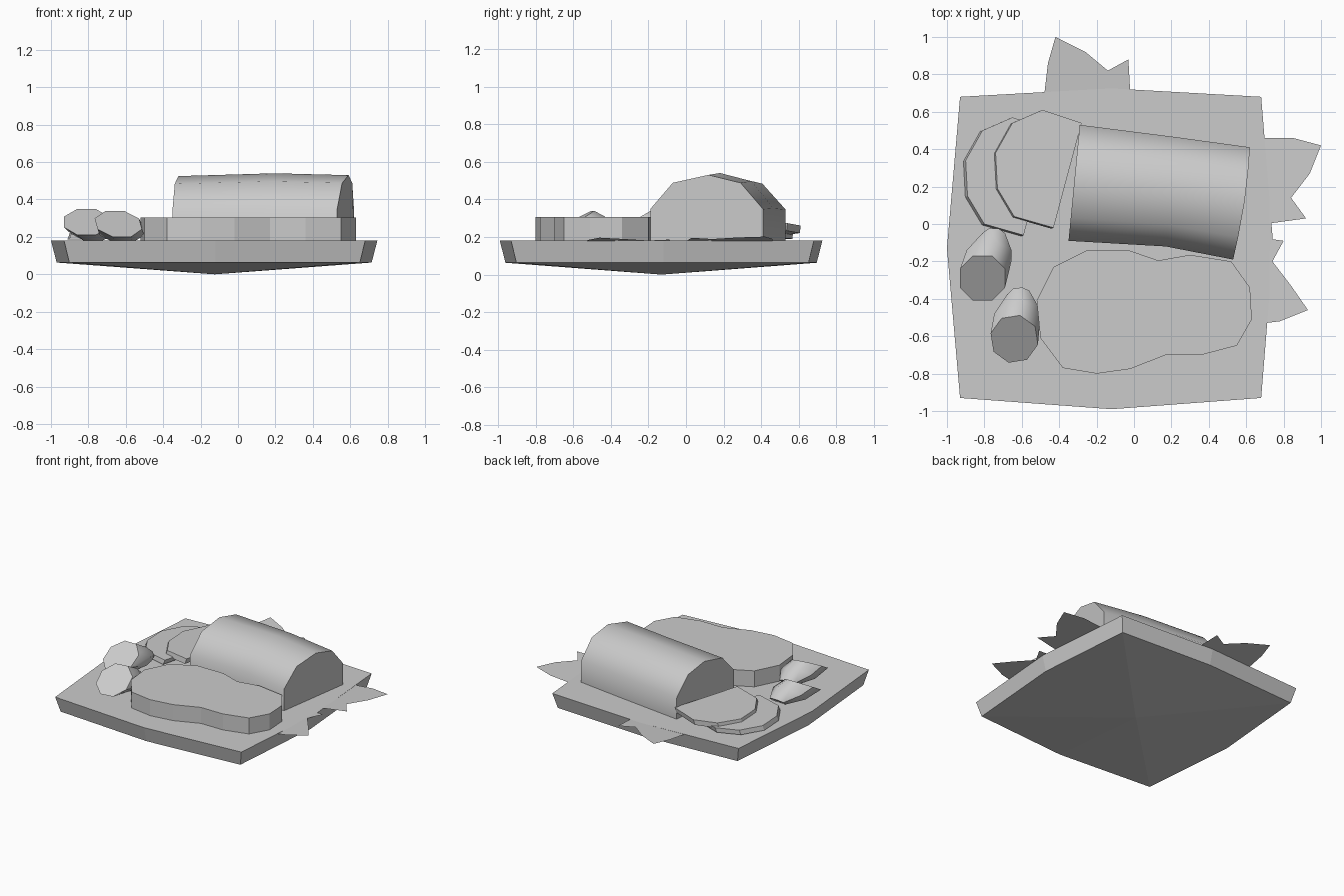
import bpy, bmesh, math
from mathutils import Vector, Matrix

if "Cube" in bpy.data.objects:
    bpy.data.objects.remove(bpy.data.objects["Cube"])


def finish(name, bm, smooth=False):
    bmesh.ops.recalc_face_normals(bm, faces=bm.faces[:])
    me = bpy.data.meshes.new(name)
    bm.to_mesh(me)
    bm.free()
    ob = bpy.data.objects.new(name, me)
    bpy.context.collection.objects.link(ob)
    if smooth:
        bpy.ops.object.select_all(action='DESELECT')
        ob.select_set(True)
        bpy.context.view_layer.objects.active = ob
        bpy.ops.object.shade_smooth_by_angle(angle=math.radians(50))
    return ob


def loft(name, rings, smooth=False, tip=None):
    """Bridge equal-length closed rings; cap the ends, the first optionally with a fan to a tip."""
    bm = bmesh.new()
    vs = [[bm.verts.new(p) for p in r] for r in rings]
    n = len(vs[0])
    for a, b in zip(vs, vs[1:]):
        for i in range(n):
            j = (i + 1) % n
            bm.faces.new((a[i], a[j], b[j], b[i]))
    if tip:
        t = bm.verts.new(tip)
        for i in range(n):
            bm.faces.new((vs[0][i], vs[0][(i + 1) % n], t))
    else:
        bm.faces.new(vs[0])
    bm.faces.new(vs[-1])
    return finish(name, bm, smooth)


# Square plate with bowed sides and a shallow pointed underside
C = Vector((-0.125, -0.13))
outline = [(-.93, -.93), (-.12, -.99), (.68, -.93), (.745, -.12),
           (.68, .68), (-.12, .725), (-.93, .68), (-1, -.13)]
low = [C + (Vector(p) - C) * .965 for p in outline]
loft("plate", [[(p.x, p.y, .063) for p in low], [(x, y, .18) for x, y in outline]],
     tip=(C.x, C.y, 0))

# Loaf: rounded section through three stations
def section(x0, x1, y0, y1, h):
    prof = [(0, 0), (0, .48), (.2, .88), (.515, 1), (.8, .88), (1, .48), (1, 0)]
    return [(x0 + (x1 - x0) * t, y0 + (y1 - y0) * t, .18 + h * z) for t, z in prof]

right_end = section(.53, .62, -.19, .41, .35)
right_end = [(x + .015 * math.sin(math.pi * (y + .19) / .6), y, z) for x, y, z in right_end]
loft("loaf", [section(-.35, -.29, -.09, .53, .345),
              section(.17, .22, -.12, .465, .36), right_end], True)

# Thick bread slab in front
slab = [(-.25, -.14), (-.43, -.23), (-.52, -.41), (-.50, -.61), (-.38, -.77), (-.20, -.80),
        (-.02, -.775), (.17, -.70), (.36, -.70), (.55, -.65), (.63, -.51), (.62, -.34),
        (.52, -.20), (.30, -.165), (.13, -.195), (-.03, -.14)]
loft("bread_slab", [[(x, y, z) for x, y in slab] for z in (.175, .305)])

# Two fallen slices, overlapping beside the loaf
slice_pts = [(-.28, .54), (-.49, .61), (-.65, .54), (-.74, .38), (-.73, .19), (-.64, .04), (-.43, -.02)]
def slice_at(name, dx, dy, z0, thick, slope):
    ring = [(x + dx, y + dy, z0 + slope * (x + .75)) for x, y in slice_pts]
    loft(name, [[(x - .012, y - .005, z - thick) for x, y, z in ring], ring])

slice_at("lower_slice", -.16, -.04, .22, .035, .02)
slice_at("upper_slice", 0, 0, .245, .04, .06)

# Two tapered wedges with slanted octagonal cut faces
def oval(c, rx, vy, vz):
    return [Vector((c[0] + rx * math.cos(a), c[1] + vy * math.sin(a), c[2] + vz * math.sin(a)))
            for a in [math.tau * (i + .5) / 8 for i in range(8)]]

rings = [oval((-.81, -.29, .28), .13, .13, .075),
         oval((-.775, -.17, .245), .13, .075, .07),
         oval((-.75, -.065, .215), .065, .045, .035)]
for name, off, turn in (("wedge_left", (0, 0, 0), 0), ("wedge_right", (.17, -.325, -.01), 9)):
    pivot = Vector((-.81, -.29, 0))
    rot = Matrix.Rotation(math.radians(turn), 3, 'Z')
    loft(name, [[rot @ (p - pivot) + pivot + Vector(off) for p in r] for r in rings], True)

# Flat jagged leaves tucked under the plate edge
leaves = {
    "leaf_back": [(-.02, .70), (-.48, .69), (-.46, .86), (-.42, 1), (-.26, .92), (-.14, .82), (-.03, .88)],
    "leaf_right": [(.70, -.0), (.69, .46), (.85, .46), (1, .42), (.94, .27), (.84, .14), (.92, .03)],
    "leaf_front_right": [(.70, -.53), (.78, -.52), (.93, -.46), (.84, -.33), (.74, -.20),
                         (.80, -.09), (.73, -.08)],
}
for name, pts in leaves.items():
    bm = bmesh.new()
    axis = 1 if name == "leaf_back" else 0
    bm.faces.new([bm.verts.new((p[0], p[1], .178 + .08 * (p[axis] - .70))) for p in pts])
    finish(name, bm)
